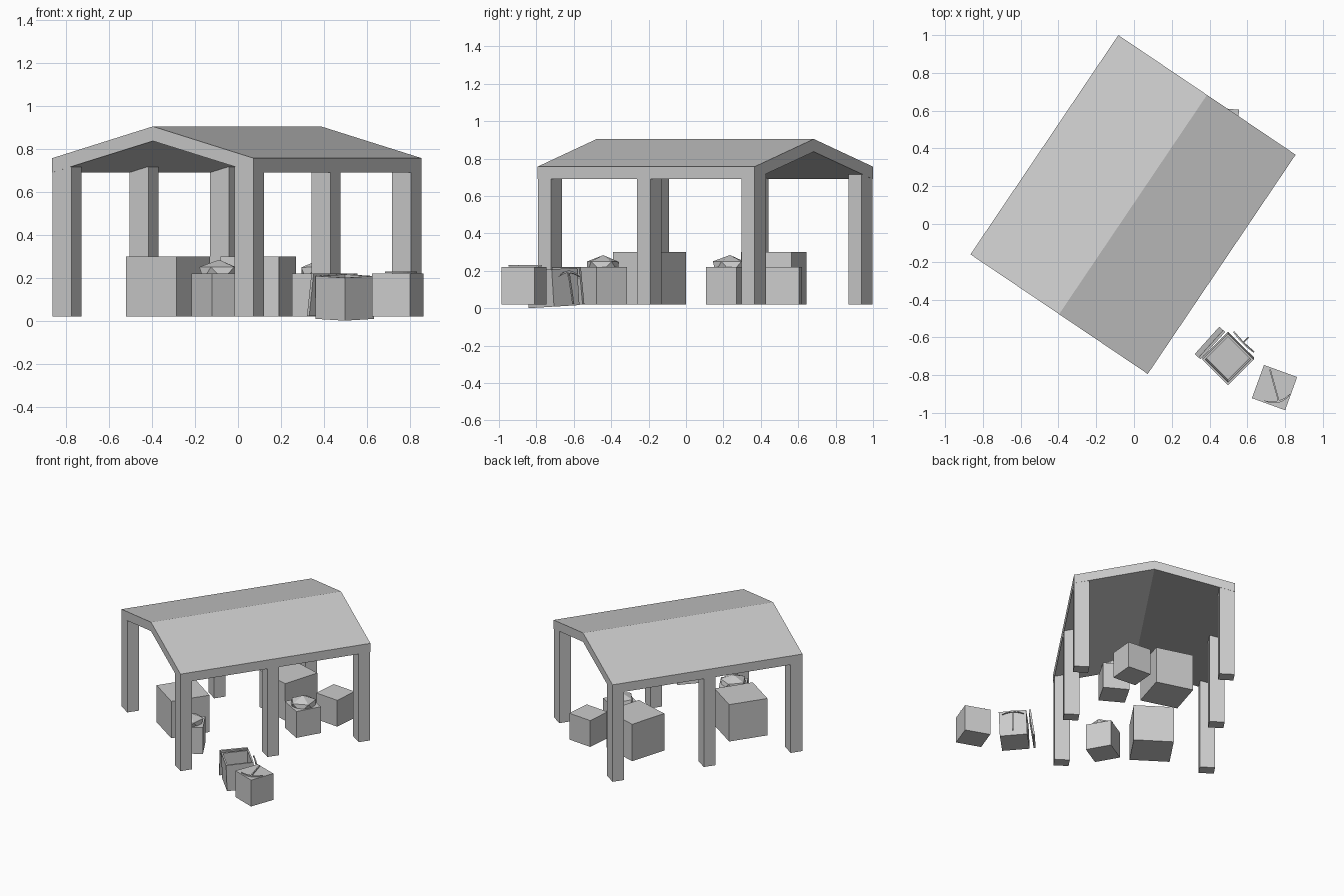
import bpy, bmesh, math, random
from mathutils import Matrix, Vector

cube = bpy.data.objects.get("Cube")
if cube:
    bpy.data.objects.remove(cube)
random.seed(4)

grey = bpy.data.materials.new("pale_grey")
grey.use_nodes = True
grey.diffuse_color = (0.6, 0.6, 0.6, 1)
grey.node_tree.nodes["Principled BSDF"].inputs["Base Color"].default_value = (0.6, 0.6, 0.6, 1)


def finish(name, bm, matrix):
    bmesh.ops.recalc_face_normals(bm, faces=bm.faces)
    mesh = bpy.data.meshes.new(name)
    bm.to_mesh(mesh)
    bm.free()
    mesh.materials.append(grey)
    ob = bpy.data.objects.new(name, mesh)
    ob.matrix_world = matrix
    bpy.context.collection.objects.link(ob)
    return ob


def place(x, y, z, yaw=0, tilt=0):
    return (Matrix.Translation((x, y, z)) @ Matrix.Rotation(math.radians(yaw), 4, 'Z')
            @ Matrix.Rotation(math.radians(tilt), 4, 'X'))


def add_box(bm, size, centre=(0, 0, 0)):
    m = Matrix.Translation(centre) @ Matrix.Diagonal((*size, 1))
    return bmesh.ops.create_cube(bm, size=1, matrix=m)


def box(name, size, matrix, centre=(0, 0, 0)):
    bm = bmesh.new()
    add_box(bm, size, centre)
    return finish(name, bm, matrix)


def add_prism(bm, outline, offset):
    face = bm.faces.new([bm.verts.new(p) for p in outline])
    ext = bmesh.ops.extrude_face_region(bm, geom=[face])
    verts = [g for g in ext["geom"] if isinstance(g, bmesh.types.BMVert)]
    bmesh.ops.translate(bm, verts=verts, vec=offset)


# Shelter: folded gable roof on six posts
shelter = place(-0.005, 0.103, 0, -34)
HALF_W, HALF_L = 0.566, 0.70
bm = bmesh.new()
profile = [(-HALF_W, 0.69), (-HALF_W, 0.757), (0, 0.905),
           (HALF_W, 0.757), (HALF_W, 0.69), (0, 0.837)]
add_prism(bm, [(x, -HALF_L, z) for x, z in profile], (0, 2 * HALF_L, 0))
finish("roof", bm, shelter)

POST_W, POST_D, POST_TOP, GROUND = 0.107, 0.085, 0.715, 0.02
end = HALF_L - POST_D / 2 - 0.001
for side, side_name in ((-1, "right"), (1, "left")):
    for y, row in ((-end, "front"), (-0.016, "middle"), (end, "back")):
        box(f"{side_name}_{row}_post", (POST_W, POST_D, POST_TOP - GROUND), shelter,
            (side * (HALF_W - POST_W / 2 - 0.001), y, (POST_TOP + GROUND) / 2))

# Closed crates: x, y, yaw, side, height
SMALL, SMALL_H = 0.187, 0.2
crates = {
    "large_crate_front": (-0.325, -0.195, -34, 0.282, 0.28),
    "large_crate_back": (0.095, 0.47, -16.6, 0.282, 0.28),
    "small_crate_back": (0.455, 0.52, -5, SMALL, SMALL_H),
    "small_crate_outside": (0.744, -0.866, -20, SMALL, SMALL_H),
    "filled_crate_front": (-0.088, -0.443, 30, SMALL, SMALL_H),
    "filled_crate_back": (0.38, 0.235, -30, SMALL, SMALL_H),
}
for name, (x, y, yaw, side, height) in crates.items():
    box(name, (side, side, height), place(x, y, GROUND + height / 2, yaw))

# Faceted ore heaps on the filled crates
for name in ("filled_crate_front", "filled_crate_back"):
    x, y, yaw = crates[name][:3]
    bm = bmesh.new()
    bmesh.ops.create_icosphere(bm, subdivisions=1, radius=1)
    for v in bm.verts:
        v.co *= random.uniform(0.93, 1.07)
        v.co = Vector((v.co.x * 0.1, v.co.y * 0.1, min(v.co.z, 0.98) * 0.066))
    bmesh.ops.bisect_plane(bm, geom=bm.verts[:] + bm.edges[:] + bm.faces[:],
                           plane_co=(0, 0, -0.004), plane_no=(0, 0, -1), clear_outer=True)
    bmesh.ops.holes_fill(bm, edges=bm.edges[:])
    finish(name.replace("filled_crate", "ore_heap"), bm, place(x, y, GROUND + SMALL_H, yaw))

# Open crate, tipped slightly forward
bm = bmesh.new()
add_box(bm, (0.193, 0.193, 0.2))
bm.faces.ensure_lookup_table()
top = max(bm.faces, key=lambda f: f.calc_center_median().z)
bm.normal_update()
bmesh.ops.inset_region(bm, faces=[top], thickness=0.016)
bmesh.ops.inset_region(bm, faces=[top], thickness=0.004, depth=-0.17)
tip = Matrix.Rotation(math.radians(3.5), 4, 'X') @ Matrix.Rotation(math.radians(45), 4, 'Z')
finish("open_crate", bm, Matrix.Translation((0.498, -0.712, 0.1085)) @ tip)

# Lid leaning on the open crate
box("crate_lid", (0.195, 0.014, 0.2), place(0.402, -0.63, 0.121, 48, 8))


# Pickaxe: origin at the head, handle along -y, points swept back
def pickaxe(name, matrix):
    bm = bmesh.new()
    add_box(bm, (0.008, 0.178, 0.008), (0, -0.087, 0))
    ts = [i / 4 for i in range(-4, 5)]
    outer = [(t * 0.077, 0.006 - 0.033 * t * t, -0.004) for t in ts]
    inner = [(t * 0.077, -0.006 - 0.023 * t * t, -0.004) for t in reversed(ts[1:-1])]
    add_prism(bm, outer + inner, (0, 0, 0.008))
    finish(name, bm, matrix)


pickaxe("lying_pickaxe", place(0.767, -0.94, GROUND + SMALL_H + 0.006, -164.5))

across = Vector((1, -1, 0)).normalized()
up = Vector((-0.025, -0.025, 0.17)).normalized()
lean = Matrix((across, up, across.cross(up))).transposed().to_4x4()
pickaxe("leaning_pickaxe", Matrix.Translation((0.578, -0.628, 0.195)) @ lean)
